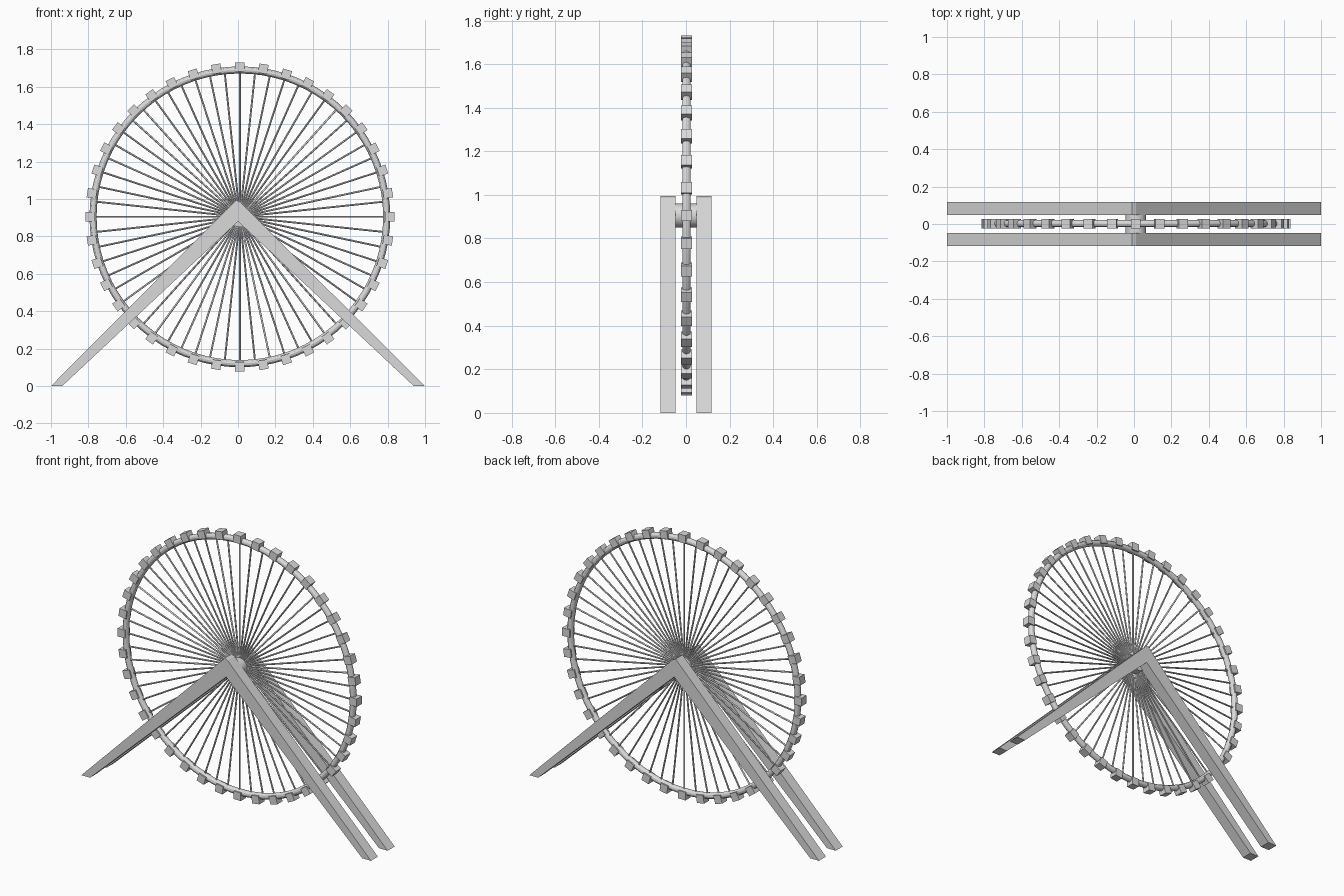
import bpy
import bmesh
from math import pi, tau
from mathutils import Matrix, Vector

cube = bpy.data.objects.get("Cube")
if cube:
    bpy.data.objects.remove(cube, do_unlink=True)

CENTRE = Vector((0.01, 0.002, 0.905))
RIM_RADIUS = 0.785

grey = bpy.data.materials.new("light_grey")
grey.use_nodes = True
colour = (0.7, 0.7, 0.7, 1)
grey.diffuse_color = colour
grey.node_tree.nodes["Principled BSDF"].inputs["Base Color"].default_value = colour


def add_object(name, bm, smooth=False):
    bmesh.ops.recalc_face_normals(bm, faces=bm.faces)
    mesh = bpy.data.meshes.new(name)
    bm.to_mesh(mesh)
    bm.free()
    mesh.materials.append(grey)
    obj = bpy.data.objects.new(name, mesh)
    bpy.context.collection.objects.link(obj)
    if smooth:
        bpy.ops.object.select_all(action="DESELECT")
        obj.select_set(True)
        bpy.context.view_layer.objects.active = obj
        bpy.ops.object.shade_smooth_by_angle()


def around(index, count):
    """Placement at one of count even steps around the axle."""
    return Matrix.Translation(CENTRE) @ Matrix.Rotation(tau * index / count, 4, "Y")


# Tubular rim
bpy.ops.mesh.primitive_torus_add(
    location=CENTRE, rotation=(pi / 2, 0, 0), major_radius=RIM_RADIUS,
    minor_radius=0.019, major_segments=80, minor_segments=12)
rim = bpy.context.object
rim.name = "rim"
rim.data.materials.append(grey)
bpy.ops.object.shade_smooth_by_angle()

# Spokes from the axle to the rim
bm = bmesh.new()
for i in range(60):
    bmesh.ops.create_cone(
        bm, cap_ends=True, segments=12, radius1=0.005, radius2=0.005,
        depth=RIM_RADIUS,
        matrix=around(i, 60) @ Matrix.Translation((0, 0, RIM_RADIUS / 2)))
add_object("spokes", bm, smooth=True)

# Box cabins straddling the rim
bm = bmesh.new()
for i in range(40):
    bmesh.ops.create_cube(
        bm, size=0.05,
        matrix=around(i, 40) @ Matrix.Translation((0, 0, 0.801)))
add_object("cabins", bm)

# Axle hub between the supports
bm = bmesh.new()
bmesh.ops.create_cone(
    bm, cap_ends=True, segments=32, radius1=0.055, radius2=0.055, depth=0.11,
    matrix=Matrix.Translation(CENTRE) @ Matrix.Rotation(pi / 2, 4, "X"))
add_object("hub", bm, smooth=True)

# Tapered A-frame supports, one on each side of the wheel
profile = [(-1, 0), (-0.94, 0), (0, 0.88), (0.94, 0), (1, 0),
           (0.01, 0.985), (-0.01, 0.995)]
for name, y in (("front_support", -0.117), ("back_support", 0.048)):
    bm = bmesh.new()
    face = bm.faces.new([bm.verts.new((x, y, z)) for x, z in profile])
    extruded = bmesh.ops.extrude_face_region(bm, geom=[face])["geom"]
    verts = [v for v in extruded if isinstance(v, bmesh.types.BMVert)]
    bmesh.ops.translate(bm, verts=verts, vec=(0, 0.069, 0))
    add_object(name, bm)
